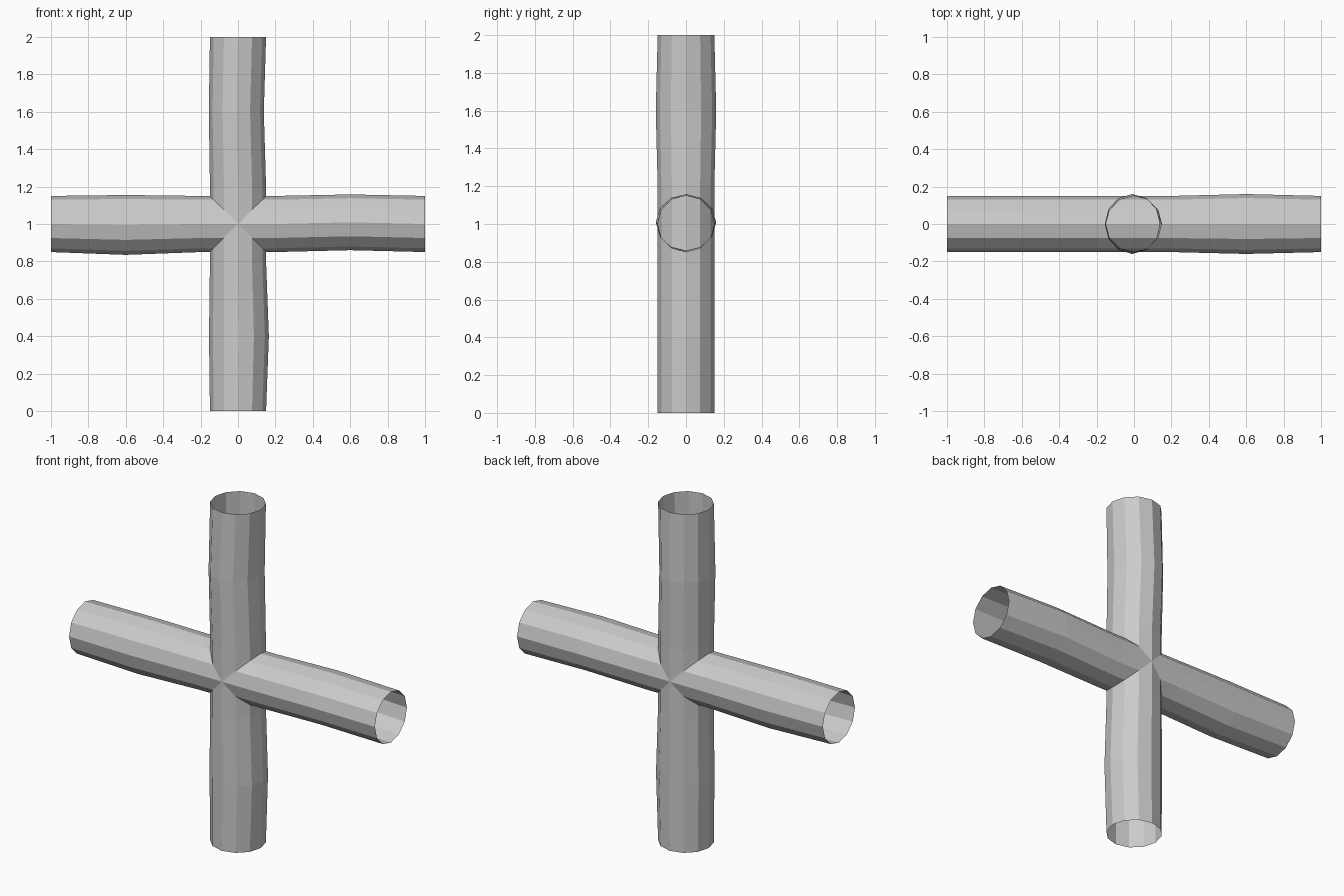
import bpy, bmesh
from math import sin, cos, pi

cube = bpy.data.objects.get("Cube")
if cube:
    bpy.data.objects.remove(cube, do_unlink=True)

SIDES, RADIUS = 12, 0.15

grey = bpy.data.materials.new("light grey")
grey.use_nodes = True
grey.diffuse_color = (0.6, 0.6, 0.6, 1)
grey.node_tree.nodes["Principled BSDF"].inputs["Base Color"].default_value = (0.6, 0.6, 0.6, 1)


def open_tube(name, bulges, place):
    """Open-ended tube; bulges maps a position along it to (offset, radius, depth radius)."""
    bm = bmesh.new()
    rings = []
    for step in range(6):
        along = round(-1 + 0.4 * step, 1)
        offset, wide, deep = bulges.get(along, (0, RADIUS, RADIUS))
        ring = []
        for i in range(SIDES):
            a = 2 * pi * i / SIDES
            ring.append(bm.verts.new(place(along, offset + wide * cos(a), deep * sin(a))))
        rings.append(ring)
    for low, high in zip(rings, rings[1:]):
        for i in range(SIDES):
            j = (i + 1) % SIDES
            bm.faces.new((low[i], low[j], high[j], high[i]))
    bmesh.ops.recalc_face_normals(bm, faces=bm.faces)
    # Keep the walls facing outward
    face = bm.faces[:][0]
    centre = sum((v.co for v in rings[0] + rings[1]), face.normal * 0) / (2 * SIDES)
    if face.normal.dot(face.calc_center_median() - centre) < 0:
        bmesh.ops.reverse_faces(bm, faces=bm.faces)
    mesh = bpy.data.meshes.new(name)
    bm.to_mesh(mesh)
    bm.free()
    mesh.materials.append(grey)
    obj = bpy.data.objects.new(name, mesh)
    bpy.context.collection.objects.link(obj)
    return obj


# Two hollow tubes crossing at the middle, each swelling a little in its arms
open_tube("upright_tube", {-0.6: (0.005, 0.16, 0.15), 0.6: (-0.009, 0.147, 0.16)},
          lambda t, u, v: (u, v, 1 + t))
open_tube("cross_tube", {-0.6: (-0.005, 0.16, 0.15), 0.6: (0.009, 0.149, 0.16)},
          lambda t, u, v: (t, v, 1 + u))
